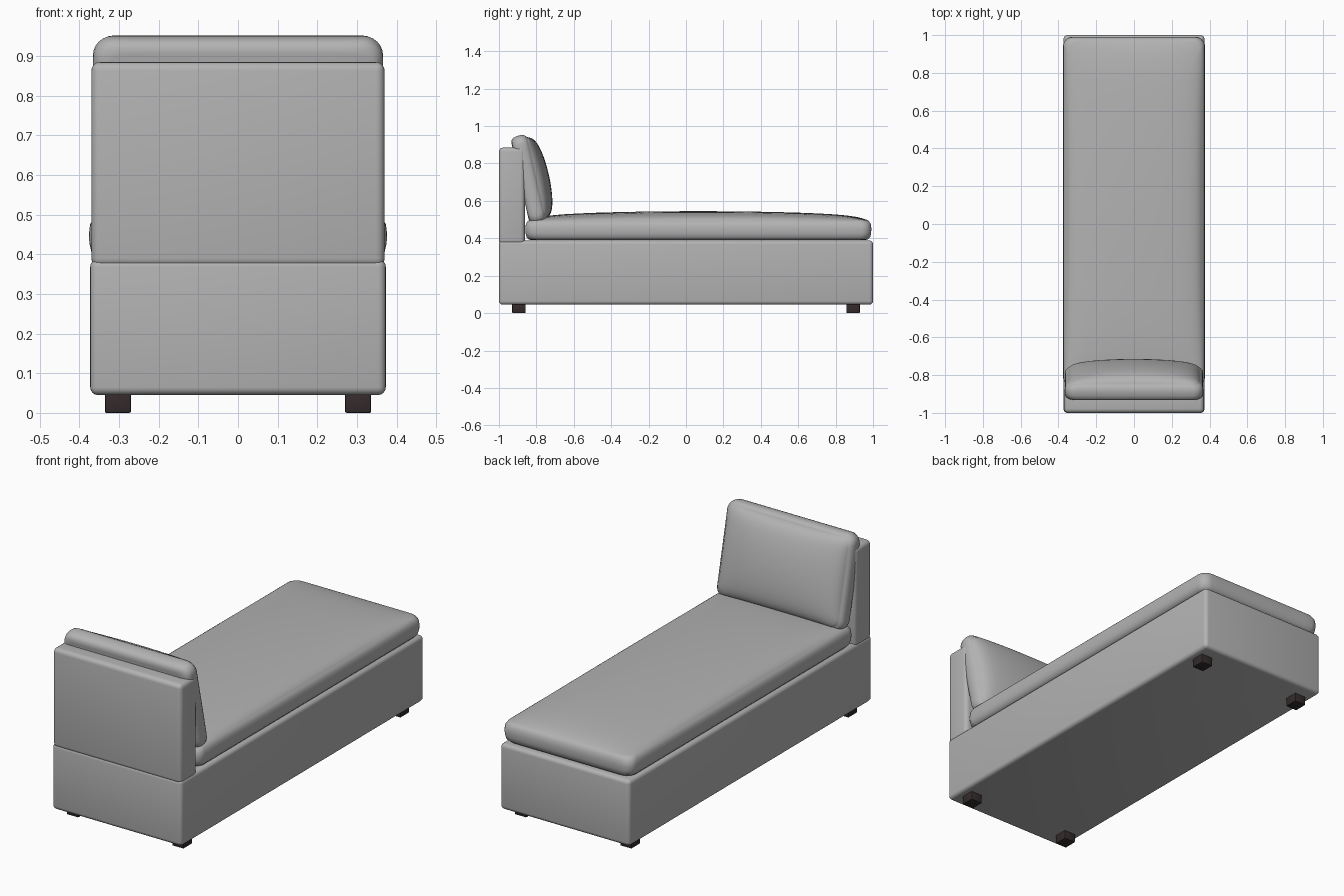
import bpy, bmesh, math
from mathutils import Matrix, Vector

if "Cube" in bpy.data.objects:
    bpy.data.objects.remove(bpy.data.objects["Cube"])


def material(name, col):
    m = bpy.data.materials.new(name)
    m.diffuse_color = (*col, 1)
    m.use_nodes = True
    m.node_tree.nodes["Principled BSDF"].inputs["Base Color"].default_value = m.diffuse_color
    return m


FABRIC = material("grey fabric", (0.45, 0.45, 0.45))
WOOD = material("dark wood", (0.035, 0.024, 0.024))


def finish(bm, name, mat, angle=40):
    bmesh.ops.recalc_face_normals(bm, faces=bm.faces)
    me = bpy.data.meshes.new(name)
    bm.to_mesh(me)
    bm.free()
    me.materials.append(mat)
    ob = bpy.data.objects.new(name, me)
    bpy.context.collection.objects.link(ob)
    bpy.ops.object.select_all(action='DESELECT')
    ob.select_set(True)
    bpy.context.view_layer.objects.active = ob
    bpy.ops.object.shade_smooth_by_angle(angle=math.radians(angle))
    return ob


def box(name, lo, hi, mat, bevel, segments=4):
    bm = bmesh.new()
    lo, hi = Vector(lo), Vector(hi)
    bmesh.ops.create_cube(bm, size=1, matrix=Matrix.Translation((lo + hi) / 2)
                          @ Matrix.Diagonal((*(hi - lo), 1)))
    bmesh.ops.bevel(bm, geom=bm.edges[:], offset=bevel, segments=segments,
                    profile=0.5, affect='EDGES')
    return finish(bm, name, mat)


def outline(a, b, r, side=14, arc=6):
    """Rounded rectangle with half sizes a, b and evenly split sides."""
    corners = []
    for k, (sx, sy) in enumerate(((1, 1), (-1, 1), (-1, -1), (1, -1))):
        corners.append([Vector((sx * (a - r) + r * math.cos(t), sy * (b - r) + r * math.sin(t)))
                        for t in (math.pi / 2 * (k + i / arc) for i in range(arc + 1))])
    pts = []
    for k in range(4):
        end, nxt = corners[k][-1], corners[(k + 1) % 4][0]
        pts += corners[k] + [end.lerp(nxt, i / side) for i in range(1, side)]
    return pts


def cushion(name, a, b, r, band, crown, matrix):
    """Soft box: rounded band below, seam, then a domed cover."""
    bm = bmesh.new()
    rings = []
    # band profile: (inset, height)
    for inset, h in ((0.035, 0), (0.018, 0.04), (0.006, 0.16), (0.001, 0.36),
                     (0, 0.6), (0.003, 0.82), (0.012, 0.96), (0.018, 1)):
        rings.append([bm.verts.new((p.x, p.y, h * band))
                      for p in outline(a - inset, b - inset, r)])
    # domed cover
    a2, b2 = a - 0.018, b - 0.018
    for s in (0.993, 0.98, 0.96, 0.93, 0.88, 0.8, 0.7, 0.58, 0.45, 0.3, 0.15):
        ring = []
        for p in outline(a2, b2, r):
            x, y = p * s
            f = ((1 - (x / a2) ** 2) * (1 - (y / b2) ** 2)) ** 0.4 * (1 - s ** 20) ** 0.5
            ring.append(bm.verts.new((x, y, band + crown * f)))
        rings.append(ring)
    n = len(rings[0])
    for lower, upper in zip(rings, rings[1:]):
        for i in range(n):
            j = (i + 1) % n
            bm.faces.new((lower[i], lower[j], upper[j], upper[i]))
    bm.faces.new(rings[0][::-1])
    top = bm.verts.new((0, 0, band + crown))
    for i in range(n):
        bm.faces.new((rings[-1][i], rings[-1][(i + 1) % n], top))
    bm.transform(matrix)
    return finish(bm, name, FABRIC, 50)


# upholstered base and backrest
box("base", (-0.373, -1, 0.045), (0.373, 1, 0.388), FABRIC, 0.02)
box("backrest", (-0.37, -1, 0.368), (0.37, -0.862, 0.885), FABRIC, 0.022)

# seat cushion
cushion("seat_cushion", 0.376, 0.925, 0.05, 0.105, 0.05,
        Matrix.Translation((0, 0.066, 0.39)))

# back cushion leaning on the backrest
t = math.radians(12.7)
lean = Matrix(((-1, 0, 0, 0),
               (0, -math.sin(t), math.cos(t), -0.887),
               (0, math.cos(t), math.sin(t), 0.703),
               (0, 0, 0, 1)))
cushion("back_cushion", 0.366, 0.242, 0.05, 0.088, 0.07, lean)

# four block feet
for sx in (-1, 1):
    for sy, label in ((-1, "front"), (1, "rear")):
        x, y = sx * 0.303, sy * 0.893
        box(f"{label}_foot_{'right' if sx > 0 else 'left'}",
            (x - 0.033, y - 0.036, 0), (x + 0.033, y + 0.036, 0.05), WOOD, 0.004, 2)
